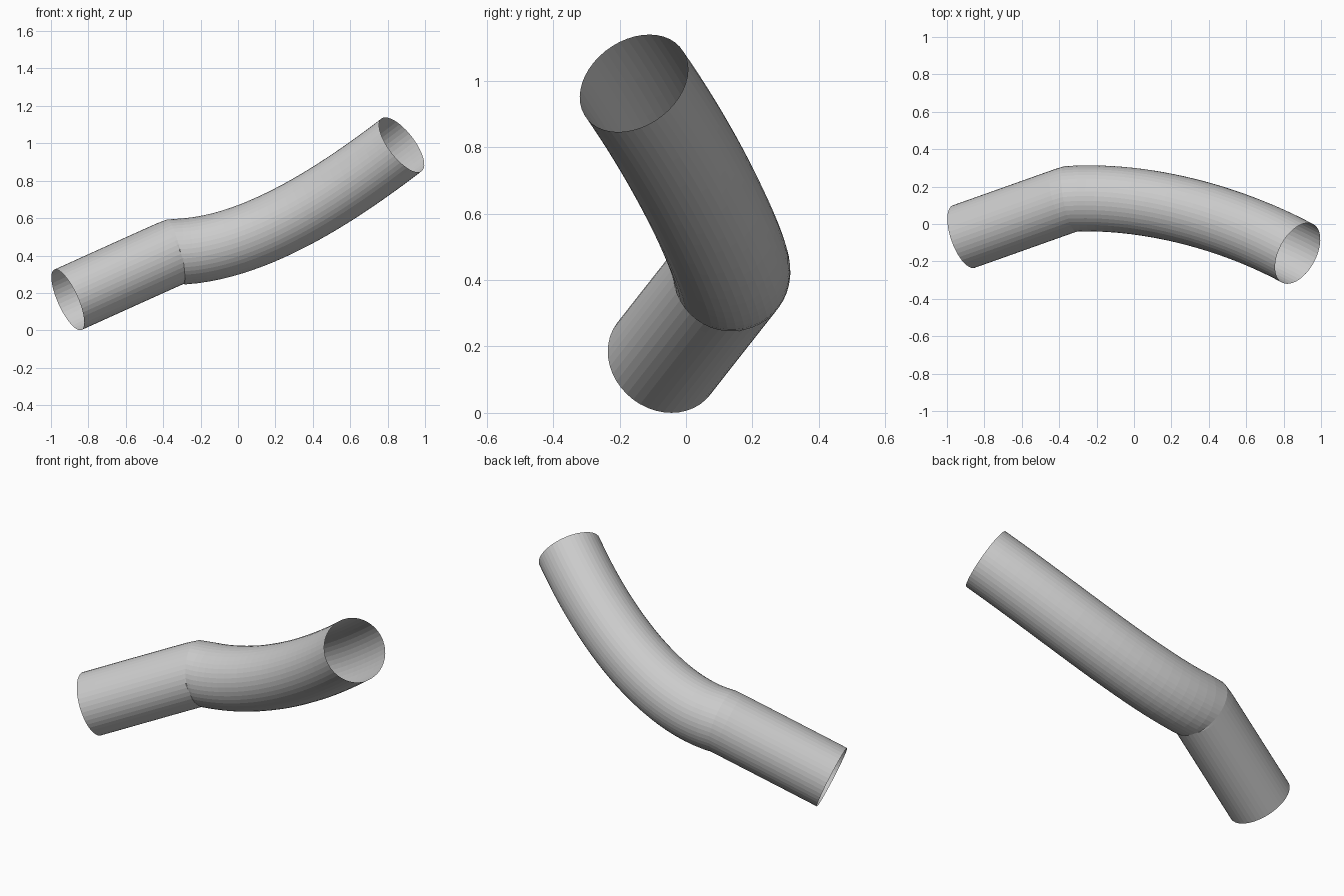
import bpy

if "Cube" in bpy.data.objects:
    bpy.data.objects.remove(bpy.data.objects["Cube"])

# Open-ended pipe: straight lower leg, mitred joint, then a swept bend
curve = bpy.data.curves.new("bent_pipe", "CURVE")
curve.dimensions = "3D"
curve.resolution_u = 24
curve.bevel_depth = 0.177
curve.bevel_resolution = 20
curve.use_fill_caps = False

spline = curve.splines.new("BEZIER")
spline.bezier_points.add(2)
# left handle, point, right handle
knots = [
    ((-1.10, -0.13, 0.08), (-0.91, -0.067, 0.163), (-0.72, 0.0, 0.249)),
    ((-0.53, 0.068, 0.335), (-0.34, 0.135, 0.42), (0.06, 0.155, 0.425)),
    ((0.508, 0.040, 0.710), (0.875, -0.157, 0.992), (1.24, -0.35, 1.28)),
]
for bp, (left, co, right) in zip(spline.bezier_points, knots):
    bp.handle_left_type = bp.handle_right_type = "FREE"
    bp.co, bp.handle_left, bp.handle_right = co, left, right

# Turn the sweep into a faceted mesh
pipe = bpy.data.objects.new("bent_pipe", curve)
bpy.context.collection.objects.link(pipe)
bpy.context.view_layer.objects.active = pipe
pipe.select_set(True)
bpy.ops.object.convert(target="MESH")
bpy.ops.object.shade_flat()
